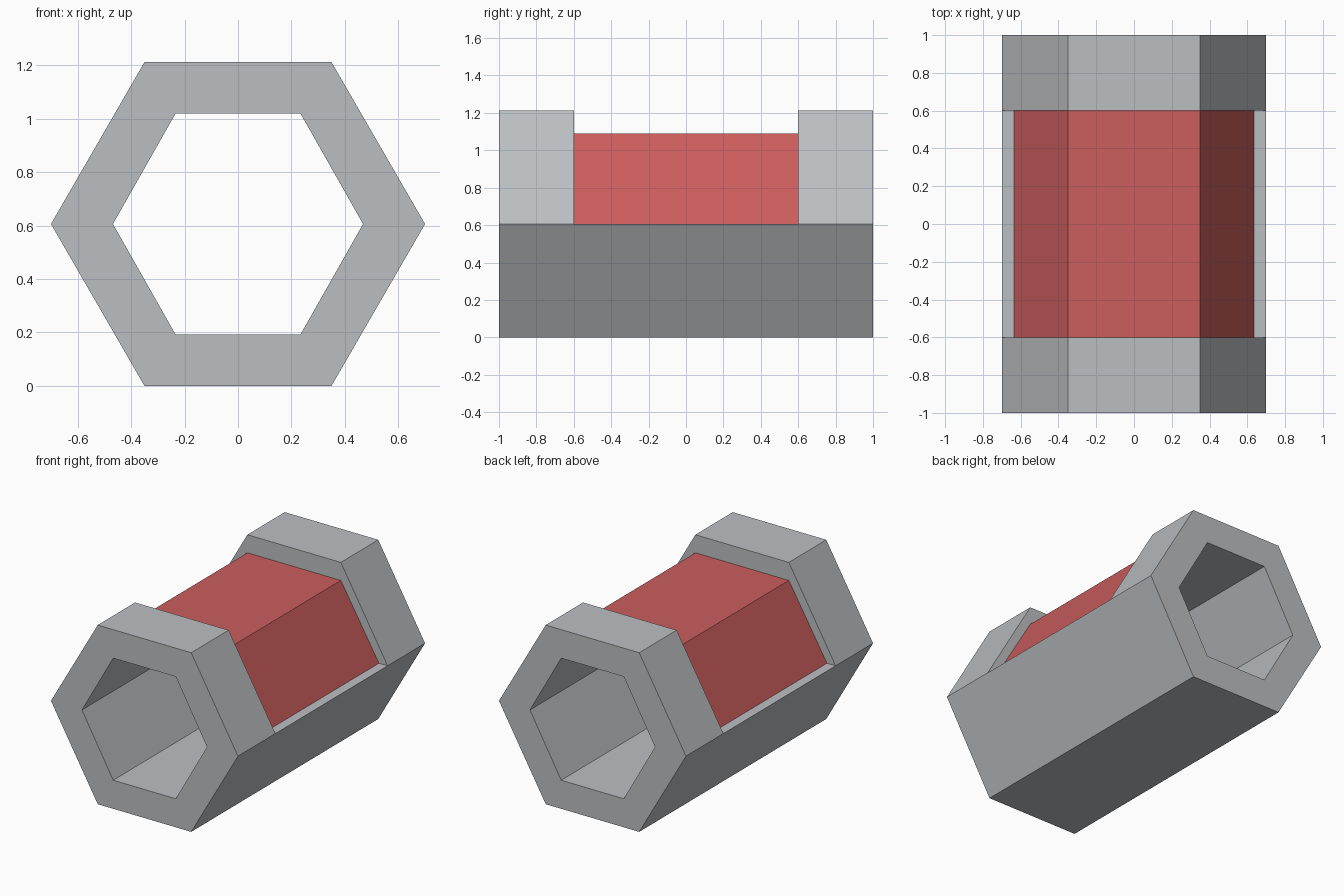
import bpy, bmesh

if "Cube" in bpy.data.objects:
    bpy.data.objects.remove(bpy.data.objects["Cube"])

MID = 0.606          # height of the tube axis
END, STEP = 1.0, 0.6  # half length of tube, half length of recessed grip


def material(name, rgb):
    m = bpy.data.materials.new(name)
    m.diffuse_color = (*rgb, 1)
    m.use_nodes = True
    m.node_tree.nodes["Principled BSDF"].inputs["Base Color"].default_value = m.diffuse_color
    return m


def mirrored(half):
    """Close a right-hand half profile (bottom to top) by mirroring it in x."""
    return half + [(-x, z) for x, z in reversed(half)]


# half profiles: full collar, recessed middle (ledge + smaller top), bore
full = mirrored([(0.35, 0), (0.70, MID), (0.70, MID), (0.35, 2 * MID)])
waist = mirrored([(0.35, 0), (0.70, MID), (0.635, MID), (0.35, 1.09)])
bore = mirrored([(0.234, MID - 0.413), (0.468, MID), (0.468, MID), (0.234, MID + 0.413)])

bm = bmesh.new()


def section(profile, y):
    return [bm.verts.new((x, y, z)) for x, z in profile]


def bridge(a, b, red=()):
    n = len(a)
    for i in range(n):
        j = (i + 1) % n
        f = bm.faces.new((a[i], a[j], b[j], b[i]))
        f.material_index = 1 if i in red else 0


# outer skin: collar, step, recessed grip (red above the ledge), step, collar
outer = [section(p, y) for p, y in (
    (full, -END), (full, -STEP), (waist, -STEP),
    (waist, STEP), (full, STEP), (full, END))]
for k in range(5):
    bridge(outer[k], outer[k + 1], red=(2, 3, 4) if k == 2 else ())

# bore and the two end rings
inner = [section(bore, y) for y in (-END, END)]
bridge(inner[1], inner[0])
bridge(inner[0], outer[0])
bridge(outer[-1], inner[1])

# merge coincident points and drop collapsed faces
bmesh.ops.remove_doubles(bm, verts=bm.verts, dist=0.0005)
bmesh.ops.dissolve_degenerate(bm, dist=0.0005, edges=bm.edges)
bmesh.ops.recalc_face_normals(bm, faces=bm.faces)

mesh = bpy.data.meshes.new("hex_tube")
bm.to_mesh(mesh)
bm.free()
mesh.materials.append(material("light grey", (0.50, 0.52, 0.54)))
mesh.materials.append(material("red", (0.60, 0.11, 0.11)))
bpy.context.collection.objects.link(bpy.data.objects.new("hex_tube", mesh))
